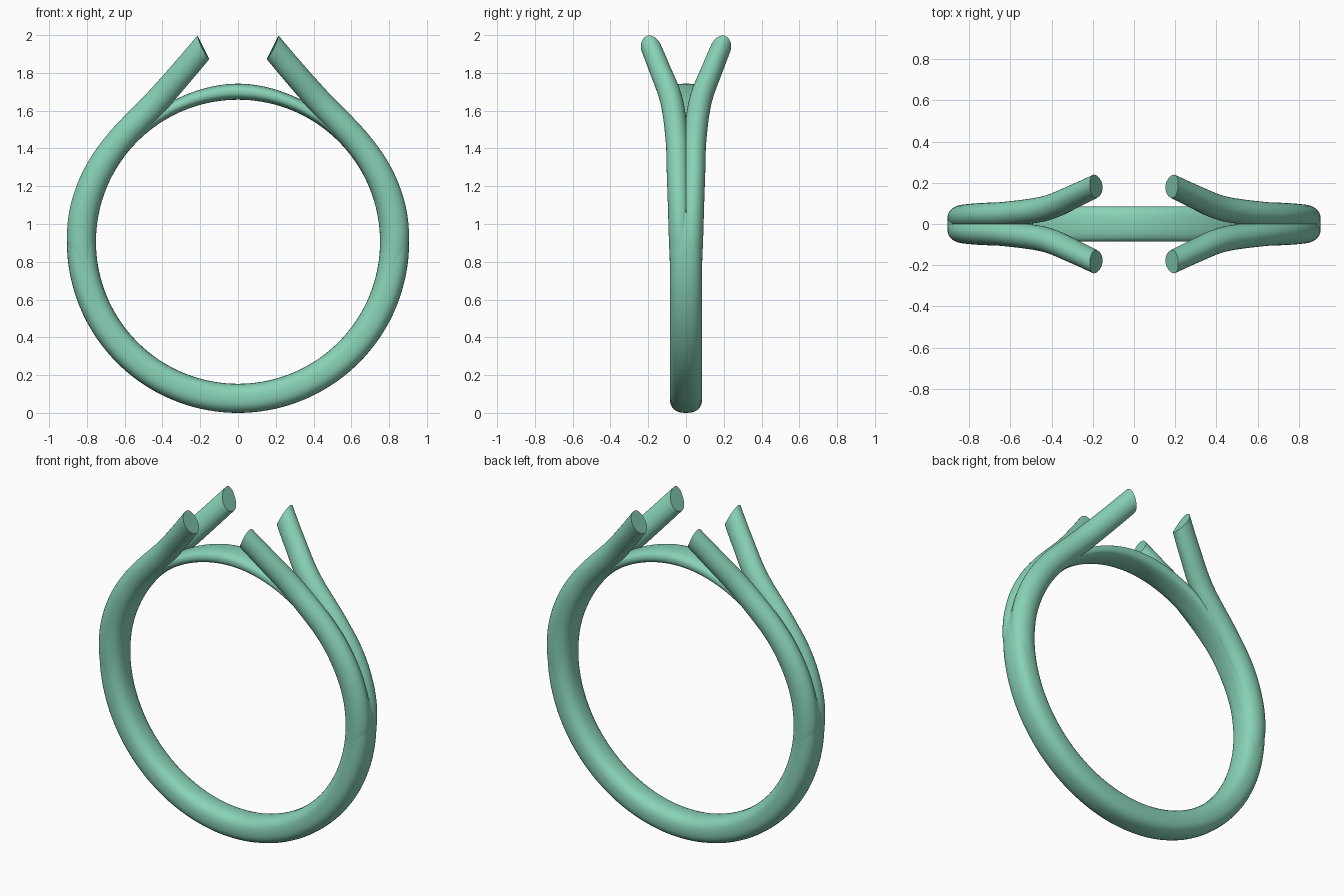
import bpy, bmesh
from math import sin, cos, pi, radians
from mathutils import Vector

if "Cube" in bpy.data.objects:
    bpy.data.objects.remove(bpy.data.objects["Cube"])

green = bpy.data.materials.new("green_metal")
green.diffuse_color = (0.25, 0.65, 0.47, 1)
green.use_nodes = True
green.node_tree.nodes["Principled BSDF"].inputs["Base Color"].default_value = green.diffuse_color
CZ = 0.906        # centre height of the finger hole
INNER = 0.752     # finger hole radius


def make_object(name, rings, closed):
    """Skin a list of point rings into a tube."""
    bm = bmesh.new()
    vs = [[bm.verts.new(p) for p in ring] for ring in rings]
    n = len(vs[0])
    for i in range(len(vs) if closed else len(vs) - 1):
        a, b = vs[i], vs[(i + 1) % len(vs)]
        for j in range(n):
            k = (j + 1) % n
            bm.faces.new((a[j], a[k], b[k], b[j]))
    if not closed:
        bm.faces.new(vs[0])
        bm.faces.new(vs[-1])
    bmesh.ops.recalc_face_normals(bm, faces=bm.faces)
    me = bpy.data.meshes.new(name)
    bm.to_mesh(me)
    bm.free()
    ob = bpy.data.objects.new(name, me)
    bpy.context.collection.objects.link(ob)
    me.materials.append(green)
    bpy.ops.object.select_all(action='DESELECT')
    ob.select_set(True)
    bpy.context.view_layer.objects.active = ob
    bpy.ops.object.shade_smooth_by_angle(angle=radians(40))
    return ob


def spow(v, e):
    return abs(v) ** e * (1 if v >= 0 else -1)


def smooth(t):
    t = min(1, max(0, t))
    return t * t * (3 - 2 * t)


def catmull(keys, steps):
    """Smooth interpolation of rows of numbers."""
    k = [[2 * a - b for a, b in zip(keys[0], keys[1])]] + keys
    k.append([2 * a - b for a, b in zip(keys[-1], keys[-2])])
    out = []
    for i in range(1, len(k) - 2):
        for s in range(steps):
            t = s / steps
            out.append([0.5 * (2 * b + (c - a) * t + (2*a - 5*b + 4*c - d) * t*t
                               + (3*b - a - 3*c + d) * t**3)
                        for a, b, c, d in zip(*k[i - 1:i + 3])])
    out.append(keys[-1])
    return out


# Band: rounded section, thinner where it bridges the top
rings = []
for i in range(144):
    ang = -pi / 2 + 2 * pi * i / 144
    up = radians(90) - abs(ang - pi / 2) if ang > -pi / 2 else -pi / 2
    outer = 0.906 - 0.086 * smooth(up / radians(50))
    outer += 0.017 * smooth((up - radians(58)) / radians(32))
    mid, half = (outer + INNER) / 2, (outer - INNER) / 2
    ring = []
    for j in range(32):
        a = 2 * pi * j / 32
        r = mid + half * spow(cos(a), 0.8)
        ring.append(Vector((r * cos(ang), 0.085 * spow(sin(a), 0.8), CZ + r * sin(ang))))
    rings.append(ring)
make_object("band", rings, True)

# Split-shank prong: x, y, z, in-plane radius, sideways radius
path = catmull([
    [0.815, 0.020, 0.76, 0.066, 0.064],
    [0.831, 0.030, 0.93, 0.074, 0.061],
    [0.810, 0.036, 1.10, 0.074, 0.060],
    [0.742, 0.042, 1.275, 0.072, 0.060],
    [0.625, 0.048, 1.445, 0.069, 0.060],
    [0.430, 0.076, 1.650, 0.067, 0.060],
    [0.285, 0.137, 1.815, 0.065, 0.056],
    [0.183, 0.186, 1.936, 0.064, 0.053]], 8)
pts = [Vector(p[:3]) for p in path]
rings = []
for i, p in enumerate(path):
    t = (pts[min(i + 1, len(pts) - 1)] - pts[max(i - 1, 0)]).normalized()
    n = Vector((0, 1, 0)).cross(t).normalized()
    b = t.cross(n)
    rings.append([pts[i] + n * p[3] * cos(2*pi*j/32) + b * p[4] * sin(2*pi*j/32)
                  for j in range(32)])

# Slanted, slightly hollow seat cut at the prong tip
cut_n, cut_d = Vector((0.894, 0, -0.447)), Vector((0.447, 0, 0.894))
tip = pts[-1]
for back in (1, 2, 3, 4, 5):          # keep earlier rings behind the cut
    if len(rings) > 2 and min((q - tip).dot(cut_n) for q in rings[-2]) < 0.012:
        rings.pop(-2)
final = []
for q in rings[-1]:
    q = q - t * ((q - tip).dot(cut_n) / t.dot(cut_n))
    u = (q - tip).dot(cut_d) / 0.0725
    final.append(q - t * 0.010 * max(0, 1 - u * u))
rings[-1] = final
prong = make_object("prongs", rings, False)
mir = prong.modifiers.new("four_prongs", 'MIRROR')
mir.use_axis = (True, True, False)
mir.use_mirror_merge = False
